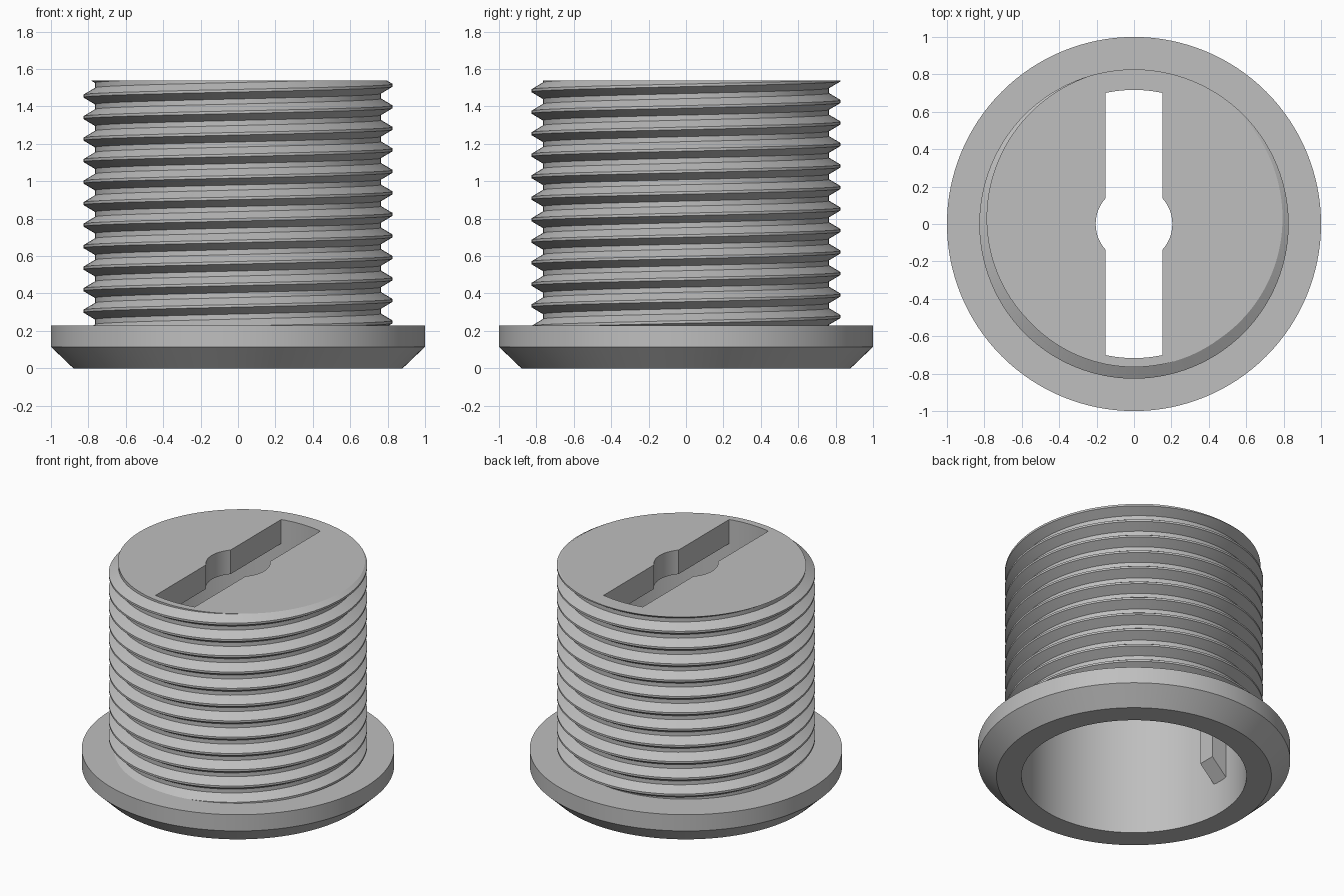
import bpy, bmesh
from math import pi, tau, cos, sin, acos, radians
from mathutils import Matrix

if "Cube" in bpy.data.objects:
    bpy.data.objects.remove(bpy.data.objects["Cube"])

SEG = 128
BORE, ROOT, CREST = 0.72, 0.765, 0.827
FLANGE_TOP, CAP_BOTTOM, TOP = 0.23, 1.37, 1.54
PITCH = 0.115
SLOT, HOLE = 0.153, 0.205

grey = bpy.data.materials.new("grey plastic")
grey.use_nodes = True
colour = (0.52, 0.52, 0.52, 1)
grey.diffuse_color = colour
grey.node_tree.nodes["Principled BSDF"].inputs["Base Color"].default_value = colour


def finish(bm, name):
    bmesh.ops.recalc_face_normals(bm, faces=bm.faces)
    mesh = bpy.data.meshes.new(name)
    bm.to_mesh(mesh)
    bm.free()
    mesh.materials.append(grey)
    obj = bpy.data.objects.new(name, mesh)
    bpy.context.collection.objects.link(obj)
    return obj


def activate(obj):
    bpy.ops.object.select_all(action='DESELECT')
    obj.select_set(True)
    bpy.context.view_layer.objects.active = obj


def smooth(obj):
    activate(obj)
    bpy.ops.object.shade_smooth_by_angle(angle=radians(25))


def prism(name, outline, z0, z1):
    """Extrude a flat outline from z0 up to z1."""
    bm = bmesh.new()
    face = bm.faces.new([bm.verts.new((x, y, z0)) for x, y in outline])
    ext = bmesh.ops.extrude_face_region(bm, geom=[face])["geom"]
    verts = [v for v in ext if isinstance(v, bmesh.types.BMVert)]
    bmesh.ops.translate(bm, verts=verts, vec=(0, 0, z1 - z0))
    return finish(bm, name)


def arc(r, a0, a1, n):
    return [(r * cos(a0 + (a1 - a0) * i / n), r * sin(a0 + (a1 - a0) * i / n))
            for i in range(n + 1)]


def cut(target, cutter):
    cutter.hide_render = True
    mod = target.modifiers.new("cut", 'BOOLEAN')
    mod.operation, mod.solver, mod.object = 'DIFFERENCE', 'EXACT', cutter
    activate(target)
    bpy.ops.object.modifier_apply(modifier=mod.name)
    bpy.data.objects.remove(cutter)


# Flange: a ring with a chamfered lower edge
bm = bmesh.new()
section = [(BORE, 0), (0.88, 0), (1, 0.115), (1, FLANGE_TOP), (BORE, FLANGE_TOP)]
ring = [bm.verts.new((r, 0, z)) for r, z in section]
edges = [bm.edges.new((ring[i], ring[(i + 1) % len(ring)])) for i in range(len(ring))]
bmesh.ops.spin(bm, geom=ring + edges, axis=(0, 0, 1), cent=(0, 0, 0),
               angle=tau, steps=SEG, use_merge=True)
bmesh.ops.remove_doubles(bm, verts=bm.verts, dist=1e-5)
flange = finish(bm, "flange")

# Threaded body: helical surface trimmed flat at both ends
bm = bmesh.new()
tooth = [(-0.044, ROOT), (-0.007, CREST), (0.007, CREST), (0.044, ROOT)]
rows = [(k * PITCH + dz, r) for k in range(-14, 3) for dz, r in tooth]
columns = []
for i in range(SEG + 1):
    a = tau * i / SEG
    lift = 1.513 + PITCH * i / SEG
    columns.append([bm.verts.new((r * cos(a), r * sin(a), lift + z)) for z, r in rows])
for c0, c1 in zip(columns, columns[1:]):
    for j in range(len(rows) - 1):
        bm.faces.new((c0[j], c1[j], c1[j + 1], c0[j + 1]))
bmesh.ops.remove_doubles(bm, verts=bm.verts, dist=1e-5)
for z, up in ((FLANGE_TOP, -1), (TOP, 1)):
    bmesh.ops.bisect_plane(bm, geom=bm.verts[:] + bm.edges[:] + bm.faces[:], dist=1e-6,
                           plane_co=(0, 0, z), plane_no=(0, 0, up), clear_outer=True)
bmesh.ops.edgeloop_fill(bm, edges=[e for e in bm.edges if e.is_boundary])
body = finish(bm, "threaded_body")

# Hollow bore, leaving a cap at the top
cut(body, prism("bore_cutter", arc(BORE, 0, tau, SEG)[:-1], 0.1, CAP_BOTTOM))

# Slot with a round middle, cut through the cap
end = acos(SLOT / (BORE - 0.003))
mid = acos(SLOT / HOLE)
outline = (arc(BORE - 0.003, end, pi - end, 12) + arc(HOLE, pi - mid, pi + mid, 16)
           + arc(BORE - 0.003, pi + end, tau - end, 12) + arc(HOLE, -mid, mid, 16))
cut(body, prism("slot_cutter", outline, CAP_BOTTOM - 0.1, TOP + 0.1))

for part in (flange, body):
    smooth(part)

# Inner keys: ribs with a sloped lower end on opposite sides of the bore
profile = [(0.735, 0.217), (0.605, 0.345), (0.605, 1.38), (0.735, 1.38)]
for name, turn in (("left_key", 0), ("right_key", pi)):
    key = prism(name, profile, -0.06, 0.06)
    key.data.transform(Matrix.Rotation(turn, 4, 'Z') @ Matrix.Rotation(pi / 2, 4, 'X'))
